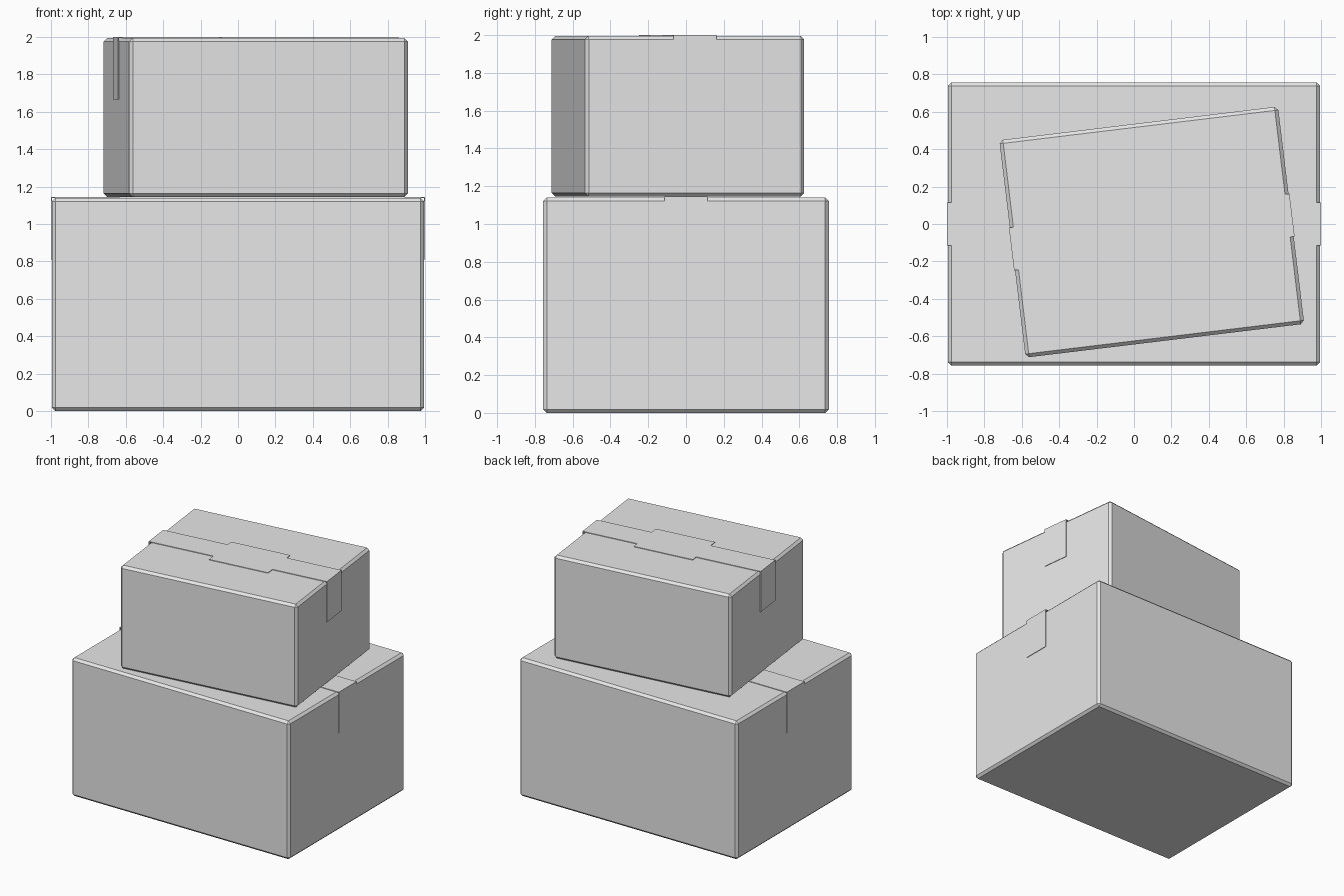
import bpy
import bmesh
import math
from mathutils import Matrix, Vector

cube = bpy.data.objects.get("Cube")
if cube:
    bpy.data.objects.remove(cube, do_unlink=True)

# One flat colour for everything
grey = bpy.data.materials.new("cardboard grey")
grey.use_nodes = True
COLOUR = (0.8, 0.8, 0.8, 1)
grey.diffuse_color = COLOUR
grey.node_tree.nodes["Principled BSDF"].inputs["Base Color"].default_value = COLOUR

TAPE = 0.005        # tape and label thickness
TAPE_HALF = 0.115   # half the tape width


def finish(name, bm, location, angle):
    bmesh.ops.recalc_face_normals(bm, faces=bm.faces)
    mesh = bpy.data.meshes.new(name)
    bm.to_mesh(mesh)
    bm.free()
    mesh.materials.append(grey)
    obj = bpy.data.objects.new(name, mesh)
    obj.location = location
    obj.rotation_euler.z = math.radians(angle)
    bpy.context.collection.objects.link(obj)
    return obj


def block(name, size, centre, location, angle, bevel=0):
    """Rectangular block with optional chamfered edges."""
    bm = bmesh.new()
    bmesh.ops.create_cube(bm, size=1, matrix=Matrix.Translation(centre) @ Matrix.Diagonal((*size, 1)))
    if bevel:
        bmesh.ops.bevel(bm, geom=bm.edges[:], offset=bevel, segments=1, affect='EDGES')
    return finish(name, bm, location, angle)


def tape(name, half, height, drop, location, angle):
    """Tape strip folded over the top and down both ends."""
    out, top = half + TAPE, height + TAPE
    low = height - drop
    profile = [(-out, low), (-out, top), (out, top), (out, low),
               (half, low), (half, height), (-half, height), (-half, low)]
    bm = bmesh.new()
    face = bm.faces.new([bm.verts.new((x, -TAPE_HALF, z)) for x, z in profile])
    extruded = bmesh.ops.extrude_face_region(bm, geom=[face])["geom"]
    verts = [v for v in extruded if isinstance(v, bmesh.types.BMVert)]
    bmesh.ops.translate(bm, verts=verts, vec=Vector((0, 2 * TAPE_HALF, 0)))
    return finish(name, bm, location, angle)


def taped_box(prefix, size, location, angle):
    width, depth, height = size
    block(prefix + "_box", size, (0, 0, height / 2), location, angle, bevel=0.019)
    tape(prefix + "_tape", width / 2, height, 0.33, location, angle)


# Large box below, smaller box turned slightly on top of it
taped_box("lower", (1.99, 1.512, 1.14), (0, 0, 0), 0)
upper_at = (0.095, -0.043, 1.145)
taped_box("upper", (1.5, 1.17, 0.85), upper_at, 6.9)

# Blank label on the lid, level with the tape
block("lid_label", (0.5, 0.352, TAPE), (0.042, -0.007, 0.85 + TAPE / 2), upper_at, 6.9)
